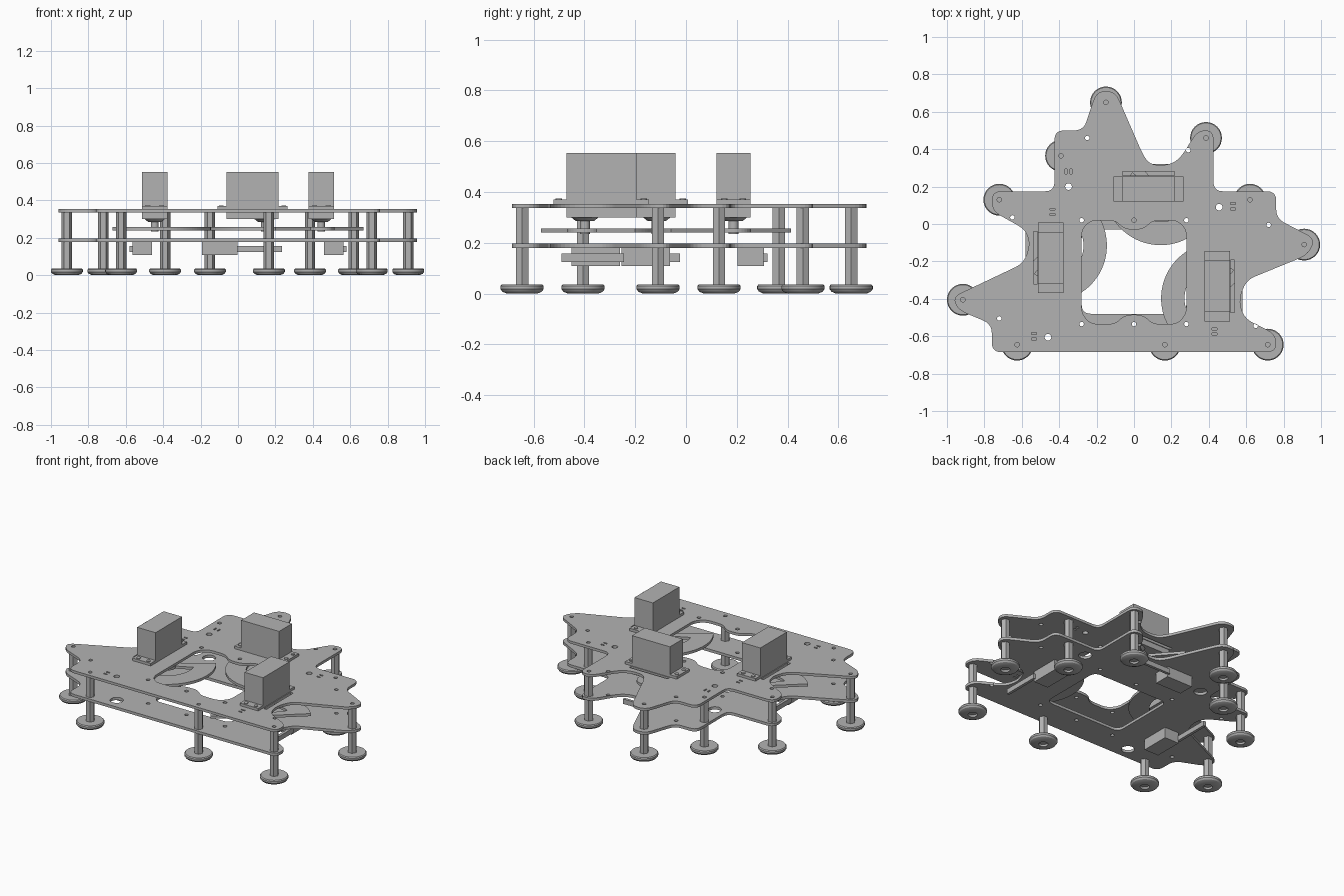
import bpy, bmesh
from math import cos, sin, radians, pi
from mathutils import Matrix, Vector

if "Cube" in bpy.data.objects:
    bpy.data.objects.remove(bpy.data.objects["Cube"], do_unlink=True)

grey = bpy.data.materials.new("plain_grey")
grey.use_nodes = True
colour = (0.45, 0.45, 0.45, 1)
grey.diffuse_color = colour
grey.node_tree.nodes["Principled BSDF"].inputs["Base Color"].default_value = colour


def add_object(name, mesh, matrix=Matrix()):
    mesh.materials.clear()
    mesh.materials.append(grey)
    obj = bpy.data.objects.new(name, mesh)
    obj.matrix_world = matrix
    bpy.context.collection.objects.link(obj)
    return obj


def box(name, low, high, matrix=Matrix()):
    low, high = Vector(low), Vector(high)
    bm = bmesh.new()
    size = Matrix.Diagonal((high - low).to_4d())
    bmesh.ops.create_cube(bm, size=1, matrix=Matrix.Translation((low + high) / 2) @ size)
    mesh = bpy.data.meshes.new(name)
    bm.to_mesh(mesh)
    bm.free()
    return add_object(name, mesh, matrix)


def lathe(name, profile, sides, matrix=Matrix()):
    """Revolve (radius, height) points about z; ends on the axis."""
    bm = bmesh.new()
    verts = [bm.verts.new((r, 0, z)) for r, z in profile]
    edges = [bm.edges.new(pair) for pair in zip(verts, verts[1:])]
    bmesh.ops.spin(bm, geom=verts + edges, cent=(0, 0, 0), axis=(0, 0, 1),
                   angle=2 * pi, steps=sides, use_merge=True)
    bmesh.ops.remove_doubles(bm, verts=bm.verts, dist=0.0001)
    bmesh.ops.recalc_face_normals(bm, faces=bm.faces)
    mesh = bpy.data.meshes.new(name)
    bm.to_mesh(mesh)
    bm.free()
    obj = add_object(name, mesh, matrix)
    if sides > 8:
        mesh.shade_smooth()
        mesh.set_sharp_from_angle(angle=radians(30))
    return obj


def rod(name, r, low, high, sides, matrix=Matrix()):
    return lathe(name, [(0, low), (r, low), (r, high), (0, high)], sides, matrix)


def arc(cx, cy, r, start=0, end=360, steps=16):
    angles = [radians(start + (end - start) * i / steps) for i in range(steps + 1)]
    return [(cx + r * cos(a), cy + r * sin(a)) for a in angles]


def circle(x, y, r):
    return arc(x, y, r)[:-1]


def rounded(points, reach):
    """Soften every corner of a polygon with a short curve."""
    pts, out = [Vector(p) for p in points], []
    for i, p in enumerate(pts):
        ends = []
        for q in (pts[i - 1], pts[(i + 1) % len(pts)]):
            d = q - p
            ends.append(p + d.normalized() * min(reach, d.length * 0.48))
        for k in range(6):
            t = k / 5
            out.append(ends[0] * (1 - t) ** 2 + p * 2 * t * (1 - t) + ends[1] * t * t)
    return out


def sheet(name, loops, low, high, matrix=Matrix()):
    """Flat plate from an outline followed by its holes."""
    curve = bpy.data.curves.new(name, "CURVE")
    curve.dimensions, curve.fill_mode = "2D", "BOTH"
    curve.extrude = (high - low) / 2
    for loop in loops:
        spline = curve.splines.new("POLY")
        spline.points.add(len(loop) - 1)
        for point, co in zip(spline.points, loop):
            point.co = (co[0], co[1], 0, 1)
        spline.use_cyclic_u = True
    temp = bpy.data.objects.new(name + "_curve", curve)
    bpy.context.collection.objects.link(temp)
    mesh = bpy.data.meshes.new_from_object(temp.evaluated_get(bpy.context.evaluated_depsgraph_get()))
    bpy.data.objects.remove(temp, do_unlink=True)
    mesh.transform(Matrix.Translation((0, 0, (low + high) / 2)))
    mesh.shade_flat()
    return add_object(name, mesh, matrix)


# Shared plate outline
outline = rounded([
    (-.2, .71), (-.27, .5), (-.425, .5), (-.425, .175), (-.76, .175), (-.76, .07),
    (-.58, -.03), (-.555, -.11), (-.59, -.21), (-.97, -.39), (-.94, -.46), (-.76, -.535),
    (-.76, -.685), (.76, -.685), (.76, -.59), (.59, -.505), (.56, -.41), (.6, -.3),
    (.93, -.165), (.97, -.08), (.76, .03), (.76, .175), (.425, .175), (.425, .5),
    (.34, .5), (.25, .355), (.19, .315), (.09, .315), (.05, .365), (-.1, .71)], .05)

posts = [(-.15, .65), (.385, .46), (-.39, .365), (-.72, .13), (.62, .13),
         (.91, -.11), (-.915, -.405), (-.625, -.645), (.165, -.645), (.715, -.645)]
spare_holes = [(-.25, .46), (.29, .395), (.72, -.005), (-.65, .035), (-.72, -.505), (.65, -.545)]
spare_holes += [(x, y) for x in (-.28, 0, .28) for y in (-.535, .02)]
cable_holes = [(-.35, .2), (.455, .09), (-.46, -.605)]
tie_slots = [(-.35, .28, 1), (-.435, .065, 0), (.53, .095, 0), (-.535, -.6, 0), (.43, -.575, 0)]

# Each drive unit: centre and turn about z
units = {"back": (.0775, .187, 0), "left": (-.445, -.18, 90), "right": (.445, -.333, -90)}
frames = {n: Matrix.Translation((x, y, 0)) @ Matrix.Rotation(radians(a), 4, "Z")
          for n, (x, y, a) in units.items()}

# Upper plate, with scalloped opening, screw holes and slots
half = [(.05, -.485), (.1, -.535), (.23, -.535), (.28, -.48),
        (.28, -.03), (.23, .02), (.1, .02), (.05, -.03)]
opening = rounded(half + [(-x, y) for x, y in reversed(half)], .04)
upper = [outline, opening]
upper += [circle(x, y, .012) for x, y in posts + spare_holes]
upper += [circle(x, y, .018) for x, y in cable_holes]
for x, y, upright in tie_slots:
    for side in (-.014, .014):
        px, py = (x + side, y) if upright else (x, y + side)
        w, h = (.005, .013) if upright else (.013, .005)
        upper.append([(px - w, py - h), (px + w, py - h), (px + w, py + h), (px - w, py + h)])
for m in frames.values():
    corners = [(-.14, .072), (.14, .072), (.14, .093), (-.14, .093)]
    upper.append([(m @ Vector((x, y, 0)))[:2] for x, y in corners])
sheet("upper_plate", upper, .336, .353)

# Lower plate, with plain opening and larger cable holes
lower_opening = rounded([(-.28, -.48), (.28, -.48), (.28, -.03), (-.28, -.03)], .05)
lower = [outline, lower_opening]
lower += [circle(x, y, .012) for x, y in spare_holes]
lower += [circle(x, y, .04) for x, y in cable_holes]
sheet("lower_plate", lower, .179, .197)

# Posts on round feet
foot_profile = [(0, .012), (.025, .012), (.028, 0), (.06, 0), (.078, .008),
                (.085, .018), (.085, .03), (.08, .036), (0, .036)]
for x, y in posts:
    place = Matrix.Translation((x, y, 0))
    rod("post", .028, .03, .337, 6, place)
    lathe("foot", foot_profile, 32, place)

# Drive units: motor, half-ring cam, and the switch it presses
for name, m in frames.items():
    box(name + "_motor", (-.138, -.067, .3), (.138, .067, .553), m)
    box(name + "_motor_flange", (-.188, -.067, .353), (.188, .067, .37), m)
    for x in (-.167, .167):
        for y in (-.036, .036):
            rod(name + "_flange_screw", .013, .368, .374, 12, m @ Matrix.Translation((x, y, 0)))
    shaft = m @ Matrix.Translation((.065, 0, 0))
    lathe(name + "_motor_collar", [(0, .285), (.035, .285), (.055, .301), (0, .301)], 24, shaft)
    rod(name + "_shaft", .02, .235, .29, 16, shaft)
    rim = arc(0, 0, .3, 131, 305, 48) + arc(0, 0, .07, 305, 491, 16)
    gap = arc(0, 0, .175, 150, 286, 32) + arc(0, 0, .07, 270, 166, 12)
    sheet(name + "_cam", [rim, gap], .24, .257, shaft)
    box(name + "_switch", (-.27, .015, .108), (-.08, .12, .18), m)
    box(name + "_switch_lever", (-.09, .116, .125), (.157, .134, .157), m)
